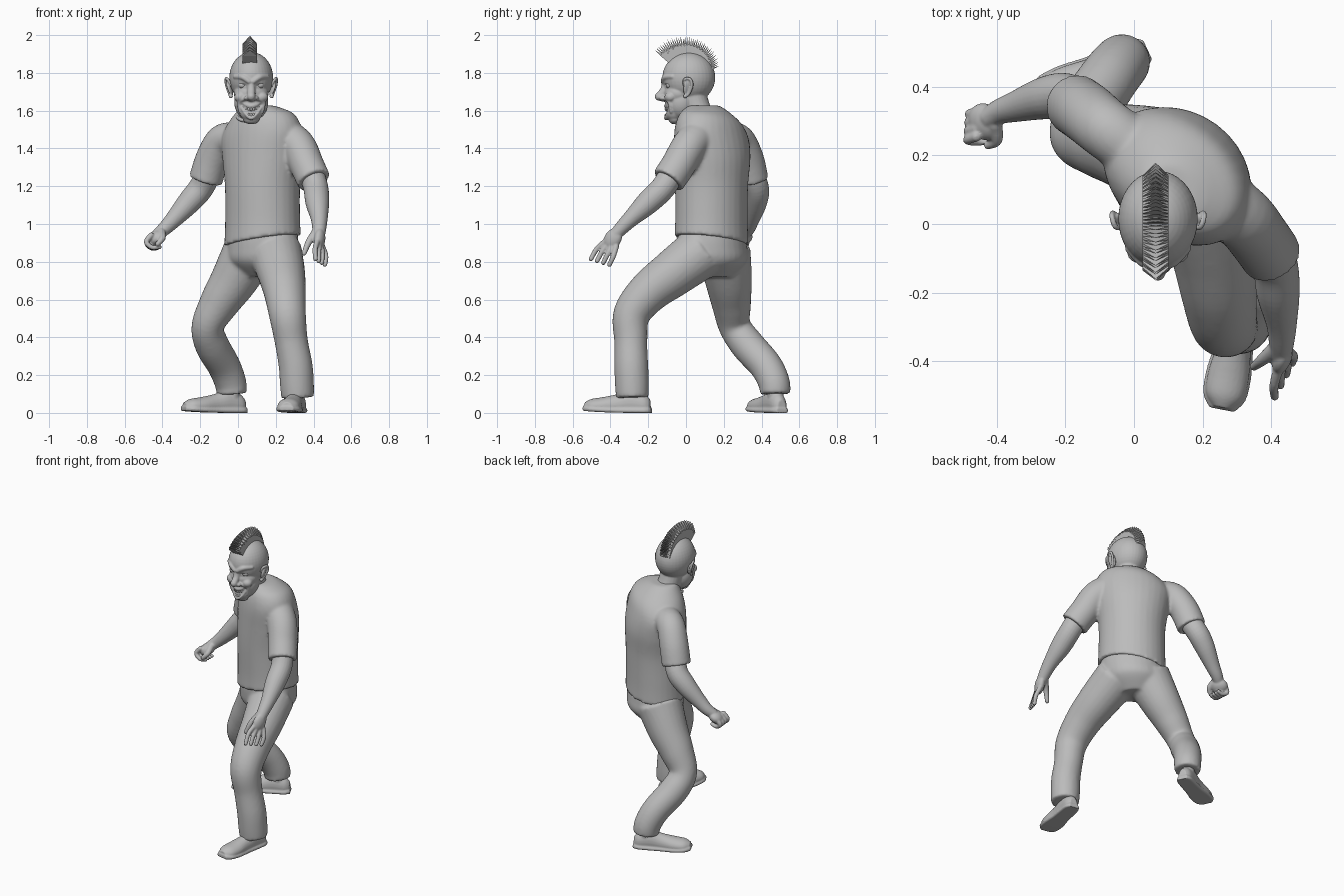
import bpy, bmesh, math
from mathutils import Vector, Matrix, Euler

if "Cube" in bpy.data.objects:
    bpy.data.objects.remove(bpy.data.objects["Cube"])

grey = bpy.data.materials.new("plain_grey")
grey.use_nodes = True
grey.diffuse_color = (0.5, 0.5, 0.5, 1)
for node in grey.node_tree.nodes:
    if node.type == 'BSDF_PRINCIPLED':
        node.inputs["Base Color"].default_value = (0.5, 0.5, 0.5, 1)


def spline(rows, steps=6):
    """Smooth curve through rows of any width."""
    p = [Vector(r) for r in rows]
    p = [p[0]] + p + [p[-1]]
    out = []
    for a, b, c, d in zip(p, p[1:], p[2:], p[3:]):
        for k in range(steps):
            t = k / steps
            out.append(0.5 * (2 * b + (c - a) * t + (2 * a - 5 * b + 4 * c - d) * t ** 2
                              + (3 * b - a - 3 * c + d) * t ** 3))
    return out + [p[-1]]


def skin(bm, rings):
    """Closed skin over a list of rings."""
    vs = [[bm.verts.new(co) for co in ring] for ring in rings]
    n = len(vs[0])
    for lo, hi in zip(vs, vs[1:]):
        for j in range(n):
            k = (j + 1) % n
            bm.faces.new((lo[j], lo[k], hi[k], hi[j]))
    bm.faces.new(vs[0][::-1])
    bm.faces.new(vs[-1])


def ball(bm, loc, radii, rot=(0, 0, 0)):
    bmesh.ops.create_uvsphere(bm, u_segments=36, v_segments=22, radius=1,
                              matrix=Matrix.LocRotScale(Vector(loc), Euler(rot), Vector(radii)))


def tube(bm, rows, rounded=False, sides=24):
    """Round tube through (x, y, z, radius) rows."""
    path = spline(rows)
    pts = [p.to_3d() for p in path]
    side, rings = None, []
    for i, p in enumerate(path):
        tan = (pts[min(i + 1, len(pts) - 1)] - pts[max(i - 1, 0)]).normalized()
        side = tan.orthogonal() if side is None else side - tan * side.dot(tan)
        side = side.normalized()
        up = tan.cross(side)
        rings.append([pts[i] + (side * math.cos(a) + up * math.sin(a)) * p[3]
                      for a in (math.tau * j / sides for j in range(sides))])
    skin(bm, rings)
    if rounded:
        for p in (path[0], path[-1]):
            ball(bm, p.to_3d(), [p[3]] * 3)


def body(bm, rows):
    """Turned oval trunk from (x, y, z, half width, half depth, tilt) rows."""
    rings = []
    for x, y, z, w, d, tilt in spline(rows):
        u, v = Vector((0.8, -0.6, tilt)) * w, Vector((0.6, 0.8, 0)) * d
        rings.append([Vector((x, y, z)) + u * math.cos(a) + v * math.sin(a)
                      for a in (math.tau * j / 32 for j in range(32))])
    skin(bm, rings)


def finish(bm, name, voxel=0, smooth=3, cutter=None, flat=False):
    """Turn a bmesh into an object, fusing its parts when a voxel size is given."""
    bmesh.ops.recalc_face_normals(bm, faces=bm.faces)
    for f in bm.faces:
        f.smooth = not flat
    mesh = bpy.data.meshes.new(name)
    bm.to_mesh(mesh)
    bm.free()
    mesh.materials.append(grey)
    ob = bpy.data.objects.new(name, mesh)
    bpy.context.collection.objects.link(ob)

    def fuse():
        m = ob.modifiers.new("fuse", 'REMESH')
        m.mode, m.voxel_size, m.use_smooth_shade = 'VOXEL', voxel, True

    if voxel:
        fuse()
        if cutter:
            m = ob.modifiers.new("carve", 'BOOLEAN')
            m.operation, m.object, m.solver = 'DIFFERENCE', cutter, 'EXACT'
            fuse()
        m = ob.modifiers.new("soften", 'SMOOTH')
        m.factor, m.iterations = 0.5, smooth
    return ob


# Shirt: trunk and two short sleeves
bm = bmesh.new()
body(bm, [(.13, .135, .912, .211, .187, .17), (.13, .135, 1.02, .206, .184, .1),
          (.13, .135, 1.2, .206, .186, .05), (.13, .14, 1.35, .225, .186, .05),
          (.125, .135, 1.47, .235, .172, .12), (.12, .128, 1.55, .195, .15, .17),
          (.11, .108, 1.605, .122, .108, .1), (.1, .092, 1.628, .08, .08, 0)])
tube(bm, [(.2, .1, 1.49, .1), (.312, .022, 1.418, .094), (.365, -.042, 1.31, .091), (.402, -.095, 1.23, .09)])
tube(bm, [(-.01, .225, 1.45, .088), (-.082, .278, 1.44, .088), (-.135, .322, 1.345, .09), (-.172, .348, 1.23, .09)])
finish(bm, "shirt", .01, 5)

# Shirt collar, lower at the front
bm = bmesh.new()
turn = Matrix.Translation((.088, .065, 1.582)) @ Matrix.Rotation(.4, 4, Vector((.9, -.4, 0)))
tube(bm, [(*(turn @ Vector((.09 * math.cos(a), .09 * math.sin(a), 0))), .01)
          for a in (math.tau * k / 12 for k in range(13))], sides=10)
finish(bm, "collar")

# Trousers: seat and two bent legs
bm = bmesh.new()
body(bm, [(.13, .135, .96, .19, .168, .1), (.13, .14, .88, .198, .174, .05),
          (.125, .15, .8, .185, .165, 0), (.115, .16, .72, .11, .085, 0)])
tube(bm, [(.2, .08, .85, .14), (.23, -.07, .738, .126), (.248, -.2, .637, .111), (.262, -.288, .52, .098),
          (.282, -.292, .38, .088), (.305, -.29, .25, .09), (.312, -.286, .15, .09), (.316, -.284, .08, .086)])
tube(bm, [(.06, .2, .85, .143), (-.02, .225, .705, .125), (-.1, .24, .58, .105), (-.16, .258, .46, .086),
          (-.138, .325, .36, .09), (-.075, .422, .25, .087), (-.04, .466, .16, .084), (-.033, .472, .1, .08)])
finish(bm, "trousers", .01, 6)


# Shoes with flat welted soles
def shoe(name, heel, toe):
    bm = bmesh.new()
    heel, toe = Vector((*heel, 0)), Vector((*toe, 0))
    along = (toe - heel).normalized()
    side = Vector((-along.y, along.x, 0))
    upper, sole = [], []
    for s, w, h in spline([(0, .024, .07), (.03, .042, .1), (.1, .047, .125), (.17, .05, .1),
                           (.25, .06, .08), (.315, .056, .066), (.352, .03, .045)], 4):
        lift = .012 * (s / .36) ** 3
        up, low = [], []
        for a in (math.tau * j / 24 for j in range(24)):
            c, k = math.cos(a), math.sin(a)
            mid = .4 * h
            z = mid + (h - mid) * k if k > 0 else max(.008, mid * (1 + 1.4 * k))
            up.append(heel + along * s + side * w * c + Vector((0, 0, z + lift)))
            low.append(heel + along * (s * 1.03 - .005) + side * (w + .007) * c
                       + Vector((0, 0, .012 + lift + .012 * max(-1, min(1, 2 * k)))))
        upper.append(up)
        sole.append(low)
    skin(bm, upper)
    skin(bm, sole)
    ankle = heel + along * .075
    tube(bm, [(*ankle.xy, .06, .042), (*ankle.xy, .16, .045)])
    finish(bm, name, .005, 2)


shoe("left_shoe", (.325, -.19), (.255, -.545))
shoe("right_shoe", (.035, .506), (-.275, .362))


# Arms with hands
def fingers(bm, first, last):
    for i in range(4):
        rows = [Vector(a).lerp(Vector(b), i / 3) for a, b in zip(first, last)]
        tube(bm, [(*p, .0155 - .0015 * k) for k, p in enumerate(rows)], True, 12)


bm = bmesh.new()
tube(bm, [(.375, -.055, 1.31, .066), (.41, -.115, 1.2, .066), (.42, -.2, 1.115, .063),
          (.43, -.29, 1.03, .045), (.43, -.345, .975, .037), (.428, -.39, .925, .03)])
ball(bm, (.432, -.388, .92), (.028, .046, .062), (-.55, 0, -.3))
fingers(bm, [(.42, -.425, .91), (.408, -.472, .868), (.41, -.503, .815)],
        [(.447, -.37, .88), (.465, -.385, .83), (.46, -.405, .785)])
tube(bm, [(.415, -.36, .96, .024), (.375, -.395, .905, .018), (.35, -.415, .845, .013)], True, 12)
finish(bm, "left_arm", .005, 3)

bm = bmesh.new()
tube(bm, [(-.14, .32, 1.31, .066), (-.19, .37, 1.2, .067), (-.255, .368, 1.12, .063),
          (-.345, .342, 1.02, .045), (-.39, .328, .975, .037), (-.425, .308, .945, .032)])
ball(bm, (-.435, .298, .928), (.052, .055, .036), (0, -.6, .4))
fingers(bm, [(-.46, .255, .94), (-.485, .245, .905), (-.455, .24, .876), (-.415, .245, .878)],
        [(-.46, .325, .925), (-.48, .32, .892), (-.45, .315, .87), (-.415, .315, .878)])
tube(bm, [(-.405, .29, .955, .022), (-.4, .245, .925, .017), (-.425, .23, .895, .013)], True, 12)
finish(bm, "right_arm", .005, 3)

# Carving tool for the grin and eye sockets
MID = .07
bm = bmesh.new()
tube(bm, [(MID - .056, -.098, 1.636, .009), (MID - .035, -.118, 1.605, .02), (MID, -.127, 1.592, .024),
          (MID + .035, -.118, 1.605, .02), (MID + .056, -.098, 1.636, .009)])
for s in (-1, 1):
    ball(bm, (MID + s * .047, -.124, 1.735), (.027, .023, .013), (0, -s * .25, 0))
cutter = finish(bm, "face_cutter")
cutter.hide_render = True
cutter.hide_set(True)

# Head: skull, midface, jaw, muzzle, chin and neck
bm = bmesh.new()
ball(bm, (MID, .015, 1.775), (.116, .14, .135))
ball(bm, (MID, -.04, 1.69), (.092, .078, .065))
ball(bm, (MID, -.025, 1.645), (.09, .085, .1))
ball(bm, (MID, -.062, 1.595), (.062, .05, .055))
ball(bm, (MID, -.06, 1.558), (.045, .034, .03))
tube(bm, [(.1, .09, 1.53, .076), (.085, .06, 1.61, .07), (.075, .03, 1.7, .075)])
# Nose, nostrils, cheeks, brows and smile folds
tube(bm, [(MID, -.108, 1.765, .016), (MID, -.116, 1.71, .021), (MID, -.143, 1.675, .022)], True)
ball(bm, (MID, -.118, 1.668), (.024, .035, .02))
for s in (-1, 1):
    ball(bm, (MID + s * .024, -.122, 1.667), (.015, .02, .013))
    ball(bm, (MID + s * .056, -.082, 1.672), (.034, .032, .028))
    tube(bm, [(MID + s * .012, -.12, 1.755, .014), (MID + s * .045, -.11, 1.777, .015),
              (MID + s * .085, -.072, 1.78, .012)], True)
    tube(bm, [(MID + s * .03, -.115, 1.665, .009), (MID + s * .064, -.088, 1.645, .011),
              (MID + s * .058, -.078, 1.595, .01)], True)
# Lips
for z, corner in ((1.624, 1.645), (1.56, 1.62)):
    tube(bm, [(MID - .054, -.088, corner, .007), (MID, -.106, z, .011),
              (MID + .054, -.088, corner, .007)], True)
finish(bm, "head", .004, 4, cutter)

# Eyes and ears
for s, side in ((1, "left"), (-1, "right")):
    bm = bmesh.new()
    ball(bm, (MID + s * .046, -.087, 1.735), (.022, .02, .018))
    finish(bm, side + "_eye")
    bm = bmesh.new()
    x = MID + s * .118
    ball(bm, (x - s * .004, .01, 1.72), (.011, .025, .045), (0, s * .3, s * .35))
    tube(bm, [(x - s * .012, -.012, 1.735, .006), (x + s * .006, -.008, 1.765, .008),
              (x + s * .016, .02, 1.768, .008), (x + s * .013, .032, 1.735, .008),
              (x - s * .002, .016, 1.692, .008), (x - s * .01, -.004, 1.676, .011)], True, 12)
    finish(bm, side + "_ear", .004, 2)

# Teeth in two rows
bm = bmesh.new()
for z, h in ((1.609, .011), (1.576, .009)):
    for i in range(-3, 4):
        ball(bm, (MID + i * .0125, -.105 + .0016 * i * i, z + .0016 * i * i), (.0068, .008, h))
finish(bm, "teeth")

# Mohawk: a close fan of thin pointed plates
bm = bmesh.new()
COUNT = 40
for i in range(COUNT):
    t = i / (COUNT - 1)
    a = math.radians(22 + 117 * t)
    out, along = Vector((0, math.cos(a), math.sin(a))), Vector((0, -math.sin(a), math.cos(a)))
    tip = .182 + .055 * t + .012 * math.sin(math.pi * t) - .006 * (i % 2)
    centre, wide = Vector((.063, .01, 1.77)), Vector((.038, 0, 0))
    pts = [centre + out * .11 + wide * s + along * .004 * k for s in (-1, 1) for k in (-1, 1)]
    pts += [centre + out * (tip - .042) + wide * s + along * .0045 * k for s in (-1, 1) for k in (-1, 1)]
    pts.append(centre + out * tip)
    bmesh.ops.convex_hull(bm, input=[bm.verts.new(p) for p in pts])
finish(bm, "mohawk", flat=True)
